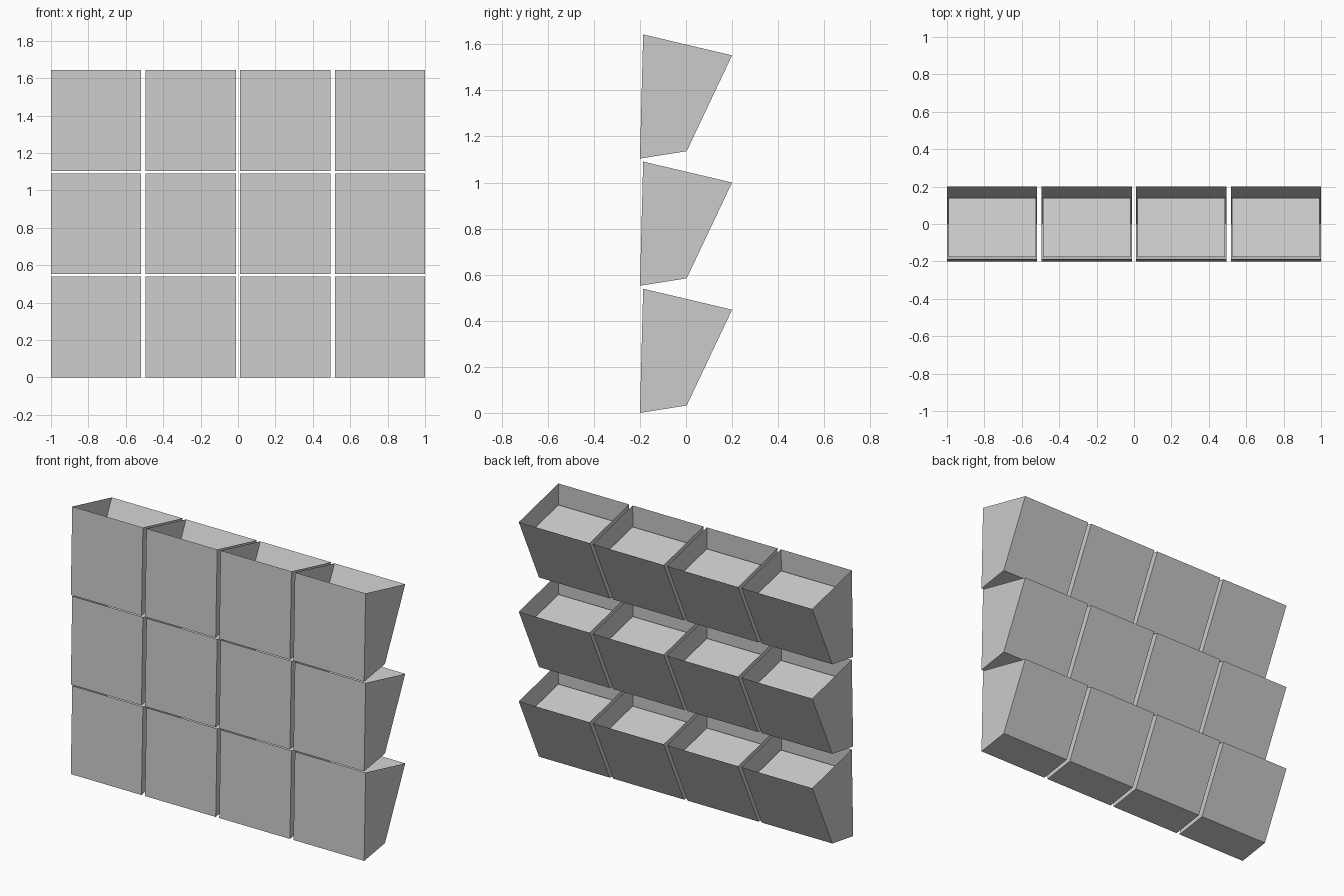
import bpy
import bmesh

cube = bpy.data.objects.get("Cube")
if cube:
    bpy.data.objects.remove(cube, do_unlink=True)

# One plain grey for every part
grey = bpy.data.materials.new("plain_grey")
grey.use_nodes = True
GREY = (0.6, 0.6, 0.6, 1)
grey.diffuse_color = GREY
grey.node_tree.nodes["Principled BSDF"].inputs["Base Color"].default_value = GREY

WIDTH, PITCH_X, PITCH_Z = 0.482, 0.506, 0.552
# Side profile (y, z): front rim, front base, back base, back rim
PROFILE = [(-0.186, 0.539), (-0.2, 0.0), (0.003, 0.032), (0.2, 0.448)]
# Fill surface (y, z), parallel to the sloping rim
FILL = [(-0.176, 0.413), (0.14, 0.339)]
INSET = 0.007


def make_mesh(name):
    mesh = bpy.data.meshes.new(name)
    mesh.materials.append(grey)
    return mesh


def strip(bm, points, half):
    """Sweep a side profile across the width."""
    rows = [[bm.verts.new((s * half, y, z)) for y, z in points] for s in (-1, 1)]
    for i in range(len(points) - 1):
        bm.faces.new((rows[0][i], rows[0][i + 1], rows[1][i + 1], rows[1][i]))
    return rows


# Open-topped bin: front, floor and back strip, closed by two sides
bin_mesh = make_mesh("planter_bin")
bm = bmesh.new()
left, right = strip(bm, PROFILE, WIDTH / 2)
bm.faces.new(left[::-1])
bm.faces.new(right)
bmesh.ops.recalc_face_normals(bm, faces=bm.faces)
bm.to_mesh(bin_mesh)
bm.free()

# Sloping fill sheet inside each bin
fill_mesh = make_mesh("planter_fill")
bm = bmesh.new()
strip(bm, FILL, WIDTH / 2 - INSET)
bm.normal_update()
for face in bm.faces:
    if face.normal.z < 0:
        face.normal_flip()
bm.to_mesh(fill_mesh)
bm.free()

# Grid of three rows and four columns
for row in range(3):
    for col in range(4):
        for name, mesh in (("planter_bin", bin_mesh), ("planter_fill", fill_mesh)):
            obj = bpy.data.objects.new(f"{name}_{row + 1}_{col + 1}", mesh)
            obj.location = ((col - 1.5) * PITCH_X, 0, row * PITCH_Z)
            bpy.context.collection.objects.link(obj)
